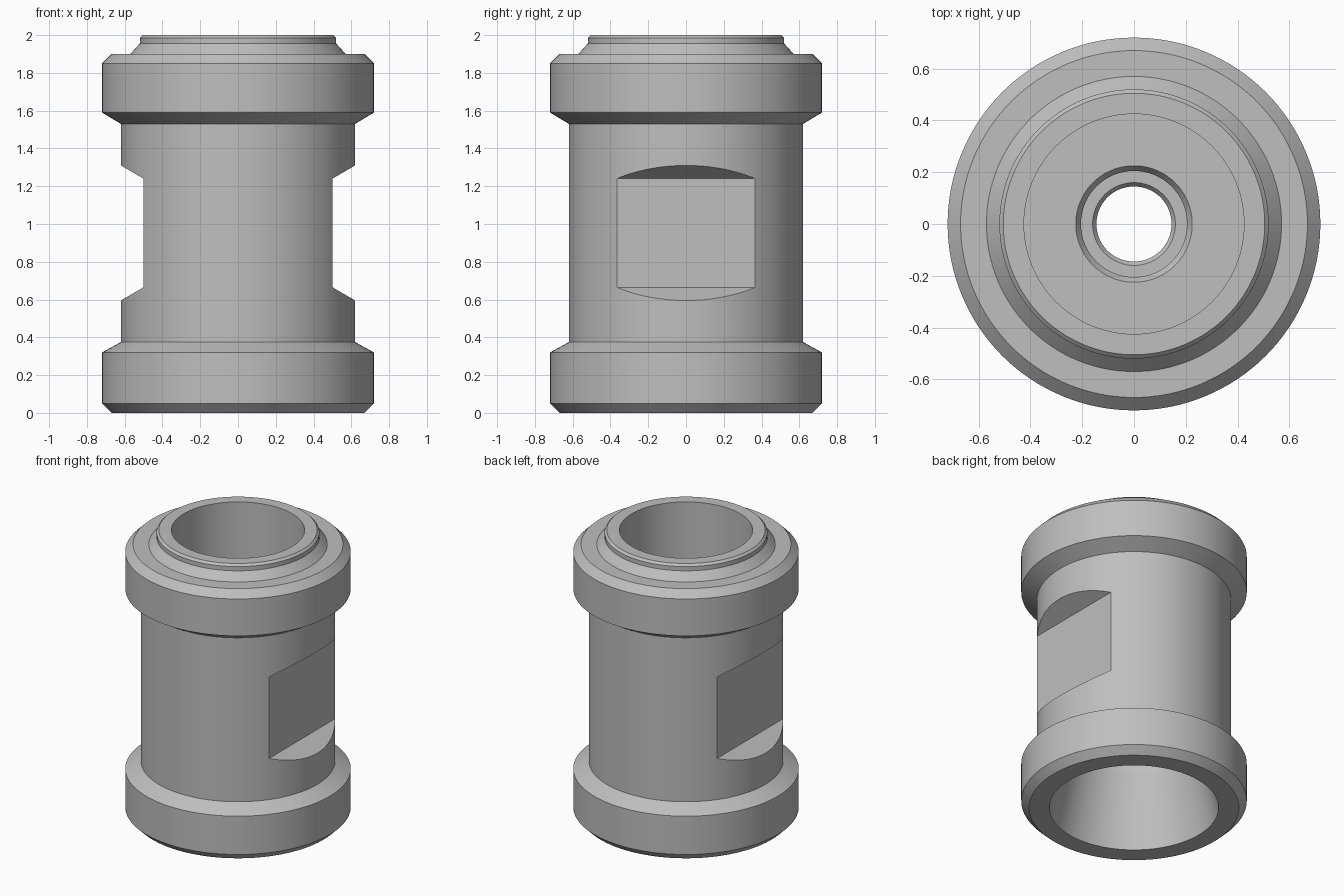
import bpy
import bmesh
import math
from mathutils import Vector

cube = bpy.data.objects.get("Cube")
if cube:
    bpy.data.objects.remove(cube, do_unlink=True)

# Single machined-metal colour
steel = bpy.data.materials.new("steel_grey")
steel.use_nodes = True
colour = (0.52, 0.52, 0.52, 1)
steel.diffuse_color = colour
steel.node_tree.nodes["Principled BSDF"].inputs["Base Color"].default_value = colour


def make_object(name, bm):
    bmesh.ops.recalc_face_normals(bm, faces=bm.faces)
    mesh = bpy.data.meshes.new(name)
    bm.to_mesh(mesh)
    bm.free()
    mesh.materials.append(steel)
    obj = bpy.data.objects.new(name, mesh)
    bpy.context.collection.objects.link(obj)
    return obj


def lathe(name, profile, steps=128):
    """Spin a closed (radius, height) outline about the z axis."""
    bm = bmesh.new()
    verts = [bm.verts.new((r, 0, z)) for r, z in profile]
    edges = [bm.edges.new((v, verts[i - 1])) for i, v in enumerate(verts)]
    bmesh.ops.spin(bm, geom=verts + edges, cent=(0, 0, 0), axis=(0, 0, 1),
                   angle=math.tau, steps=steps)
    bmesh.ops.remove_doubles(bm, verts=bm.verts, dist=0.0001)
    return make_object(name, bm)


def prism(name, outline, width):
    """Extrude an (x, z) outline along y, centred."""
    bm = bmesh.new()
    face = bm.faces.new([bm.verts.new((x, -width / 2, z)) for x, z in outline])
    new = bmesh.ops.extrude_face_region(bm, geom=[face])["geom"]
    bmesh.ops.translate(bm, vec=Vector((0, width, 0)),
                        verts=[g for g in new if isinstance(g, bmesh.types.BMVert)])
    return make_object(name, bm)


# Outside: lower collar, waist, upper collar, stepped spigot
outside = [(0.67, 0), (0.72, 0.05), (0.72, 0.32), (0.62, 0.375),
           (0.62, 1.53), (0.72, 1.59), (0.72, 1.85), (0.67, 1.9),
           (0.57, 1.9), (0.52, 1.955), (0.52, 1.985), (0.505, 2)]
# Inside: upper bore, chamfered stepped passage, tapered lower socket
inside = [(0.425, 2), (0.425, 1.25), (0.225, 1.25), (0.205, 1.22),
          (0.205, 1.08), (0.16, 1.08), (0.145, 1.06), (0.145, 0.7),
          (0.43, 0.7), (0.43, 0.5), (0.54, 0)]
body = lathe("fitting_body", outside + inside)

# Wrench flats with sloping ends on both sides of the waist
for side in (-1, 1):
    cutter = prism("flat_cutter", [(side * x, z) for x, z in
                                   [(0.5, 0.665), (0.5, 1.24), (0.74, 1.38), (0.74, 0.525)]], 1.6)
    cutter.hide_render = True
    cut = body.modifiers.new("wrench_flat", 'BOOLEAN')
    cut.operation = 'DIFFERENCE'
    cut.solver = 'EXACT'
    cut.object = cutter
    bpy.ops.object.select_all(action='DESELECT')
    bpy.context.view_layer.objects.active = body
    body.select_set(True)
    bpy.ops.object.modifier_apply(modifier=cut.name)
    bpy.data.objects.remove(cutter, do_unlink=True)

bpy.ops.object.shade_smooth_by_angle(angle=math.radians(10))
